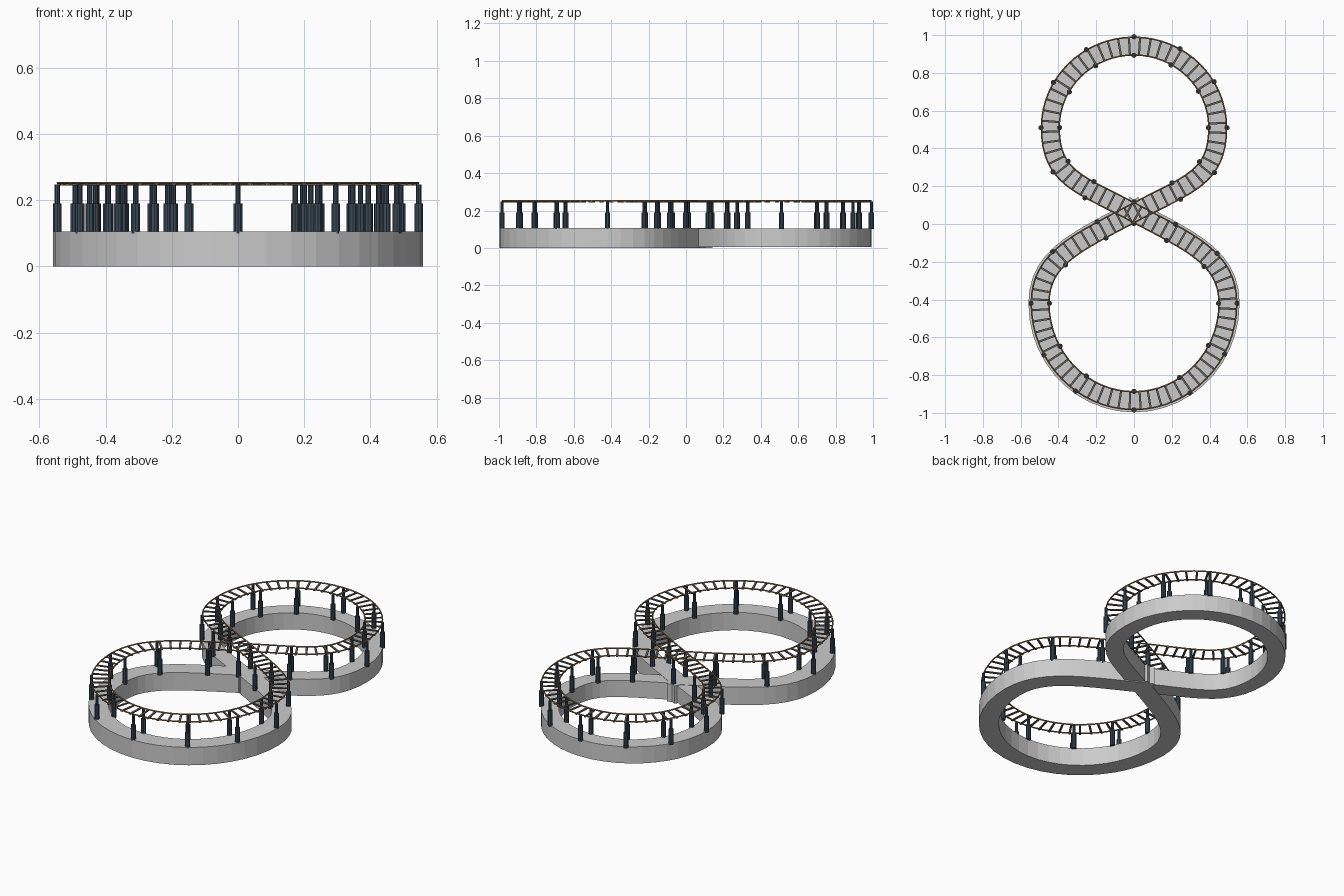
import bpy, bmesh, math
from mathutils import Vector, Matrix

if "Cube" in bpy.data.objects:
    bpy.data.objects.remove(bpy.data.objects["Cube"])


def material(name, rgb):
    m = bpy.data.materials.new(name)
    m.diffuse_color = (*rgb, 1)
    m.use_nodes = True
    m.node_tree.nodes["Principled BSDF"].inputs["Base Color"].default_value = m.diffuse_color
    return m


rail_mat = material("rail_brown", (0.30, 0.19, 0.10))
tie_mat = material("tie_dark", (0.13, 0.12, 0.10))
post_mat = material("post_blue_grey", (0.045, 0.07, 0.10))


def finish(name, bm, mat=None):
    bmesh.ops.recalc_face_normals(bm, faces=bm.faces)
    me = bpy.data.meshes.new(name)
    bm.to_mesh(me)
    bm.free()
    ob = bpy.data.objects.new(name, me)
    bpy.context.collection.objects.link(ob)
    if mat:
        me.materials.append(mat)
    return ob


# Figure-eight centreline: half of each loop as two bezier quarters, then mirrored
def bezier(p, n):
    a, b, c, d = [Vector(v) for v in p]
    out = []
    for i in range(n):
        t = i / n
        s = 1 - t
        out.append(a * s**3 + b * (3 * s * s * t) + c * (3 * s * t * t) + d * t**3)
    return out


def loop(wx, y_mid, y_end, d, l1, l2, n):
    k = 0.552
    half = bezier([(0, .06), (.88 * l1, .06 + d * .47 * l1), (wx, y_mid - d * l2), (wx, y_mid)], n)
    half += bezier([(wx, y_mid), (wx, y_mid + (y_end - y_mid) * k), (wx * k, y_end), (0, y_end)], n)
    return half + [Vector((0, y_end))] + [Vector((-p.x, p.y)) for p in reversed(half)]


def front_loop(n):
    return loop(.497, -.42, -.935, -1, .34, .24, n)


def rear_loop(n):
    return loop(.443, .51, .942, 1, .32, .27, n)


def normals(path, closed):
    n = len(path)
    res = []
    for i in range(n):
        a = path[i - 1] if closed or i else path[0]
        b = path[(i + 1) % n] if closed or i < n - 1 else path[-1]
        t = (b - a).normalized()
        res.append(Vector((-t.y, t.x)))
    return res


def sweep(name, path, profile, closed, mat=None):
    bm = bmesh.new()
    rings = [[bm.verts.new((p.x + q.x * o, p.y + q.y * o, z)) for o, z in profile]
             for p, q in zip(path, normals(path, closed))]
    m = len(profile)
    for i in range(len(rings) if closed else len(rings) - 1):
        r, s = rings[i], rings[(i + 1) % len(rings)]
        for j in range(m):
            k = (j + 1) % m
            bm.faces.new((r[j], r[k], s[k], s[j]))
    if not closed:
        bm.faces.new(rings[0])
        bm.faces.new(rings[-1])
    return finish(name, bm, mat)


def extended(path, d):
    a = (path[0] - path[1]).normalized() * d + path[0]
    b = (path[-1] - path[-2]).normalized() * d + path[-1]
    return [a] + path + [b]


def rect(o0, o1, z0, z1):
    return [(o0, z0), (o1, z0), (o1, z1), (o0, z1)]


# Base walls
sweep("front_base", extended(front_loop(11), .06), rect(-.045, .062, 0, .106), False)
sweep("rear_base", extended(rear_loop(11), .04), rect(-.050, .046, .005, .104), False)

# Rails
track = front_loop(16)[:-1] + rear_loop(16)[:-1]
for name, off in (("left_rail", .047), ("right_rail", -.047)):
    ring = [(off + .004 * math.cos(a * math.pi / 3), .252 + .004 * math.sin(a * math.pi / 3))
            for a in range(6)]
    sweep(name, track, ring, True, rail_mat)

# Evenly spaced cross ties
fine = front_loop(150)[:-1] + rear_loop(150)[:-1]
fine_n = normals(fine, True)
steps = [(fine[(i + 1) % len(fine)] - p).length for i, p in enumerate(fine)]
spacing = sum(steps) / 110
bm = bmesh.new()
travel = spacing / 2
for p, q, step in zip(fine, fine_n, steps):
    travel += step
    if travel >= spacing:
        travel -= spacing
        mat = (Matrix.Translation((p.x, p.y, .247)) @ Matrix.Rotation(math.atan2(q.y, q.x), 4, 'Z')
               @ Matrix.Diagonal((.098, .011, .006, 1)))
        bmesh.ops.create_cube(bm, size=1, matrix=mat)
finish("cross_ties", bm, tie_mat)

# Paired two-stage support posts
centres = [(.198, -.043), (.398, -.195), (.495, -.42), (.44, -.665), (.272, -.858), (0, -.935),
           (-.288, -.858), (-.447, -.677), (-.5, -.42), (-.395, -.182), (-.168, -.035),
           (.22, .182), (.38, .305), (.44, .51), (.378, .725), (.223, .888), (0, .945),
           (-.235, .89), (-.382, .725), (-.445, .51), (-.388, .305), (-.24, .175)]
spots = [Vector((0, .117)), Vector((0, .003))]
for c in centres:
    c = Vector(c)
    i = min(range(len(fine)), key=lambda j: (fine[j] - c).length)
    spots += [fine[i] + fine_n[i] * .049, fine[i] - fine_n[i] * .049]


def posts(name, radius, z0, z1):
    bm = bmesh.new()
    for s in spots:
        bmesh.ops.create_cone(bm, cap_ends=True, segments=10, radius1=radius, radius2=radius,
                              depth=z1 - z0, matrix=Matrix.Translation((s.x, s.y, (z0 + z1) / 2)))
    finish(name, bm, post_mat)


posts("lower_posts", .014, .1, .19)
posts("upper_posts", .0085, .19, .247)
